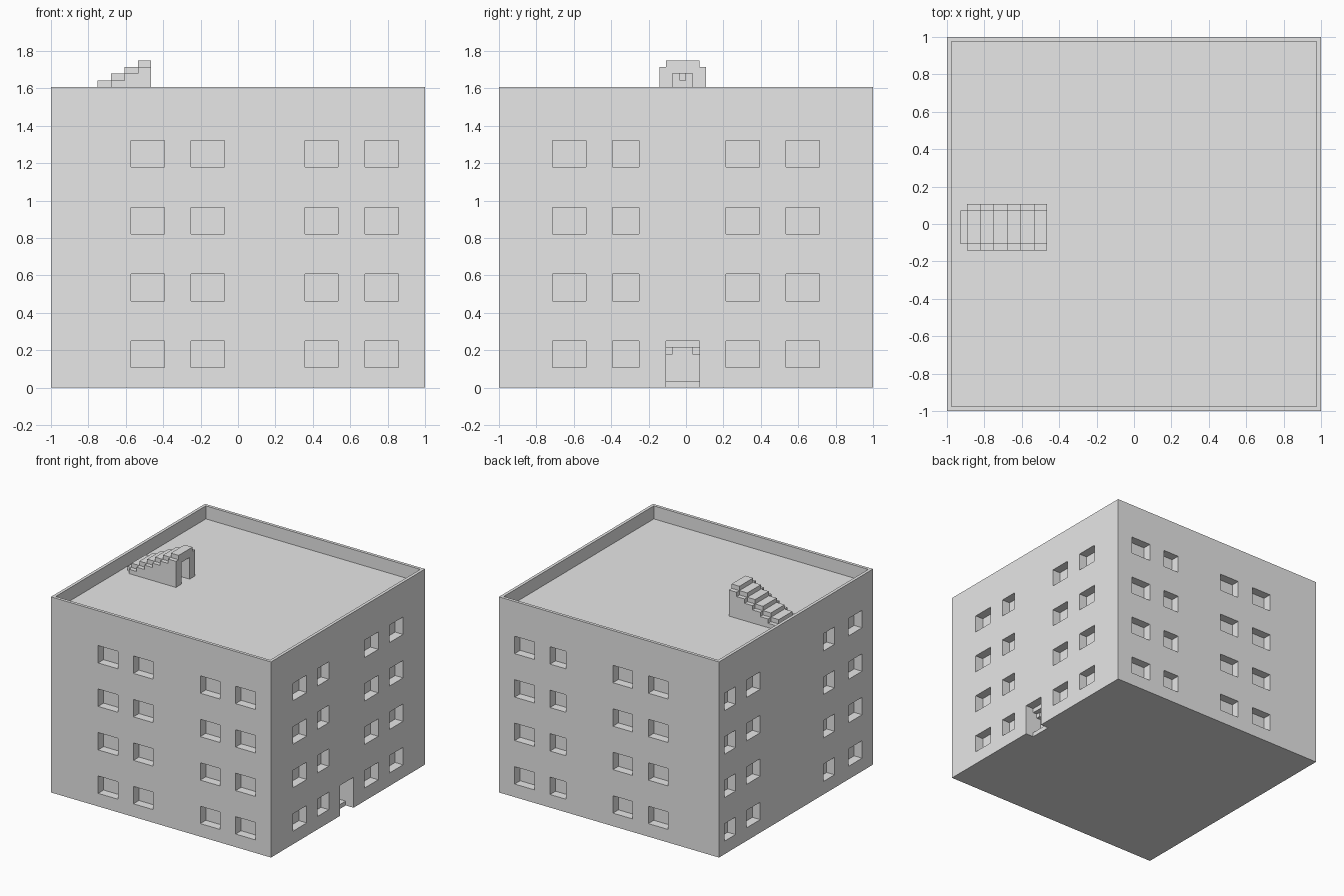
import bpy
import bmesh
from mathutils import Vector

U = 1 / 28  # building module: 56 modules across

if "Cube" in bpy.data.objects:
    bpy.data.objects.remove(bpy.data.objects["Cube"])

concrete = bpy.data.materials.new("light_grey_concrete")
concrete.use_nodes = True
GREY = (0.8, 0.8, 0.8, 1)
concrete.diffuse_color = GREY
concrete.node_tree.nodes["Principled BSDF"].inputs["Base Color"].default_value = GREY


def finish(name, bm):
    bmesh.ops.recalc_face_normals(bm, faces=bm.faces)
    mesh = bpy.data.meshes.new(name)
    bm.to_mesh(mesh)
    bm.free()
    mesh.materials.append(concrete)
    obj = bpy.data.objects.new(name, mesh)
    bpy.context.collection.objects.link(obj)
    return obj


def add_box(bm, x, y, z):
    """Box between (low, high) pairs measured in modules."""
    verts = bmesh.ops.create_cube(bm, size=1)["verts"]
    for v in verts:
        v.co = Vector([U * ((lo + hi) / 2 + c * (hi - lo))
                       for c, (lo, hi) in zip(v.co, (x, y, z))])


def box(name, x, y, z):
    bm = bmesh.new()
    add_box(bm, x, y, z)
    return finish(name, bm)


def extrude_xz(name, profile, y0, y1):
    """Extrude an x-z profile along y."""
    bm = bmesh.new()
    face = bm.faces.new([bm.verts.new((x * U, y0 * U, z * U)) for x, z in profile])
    grown = bmesh.ops.extrude_face_region(bm, geom=[face])["geom"]
    moved = [g for g in grown if isinstance(g, bmesh.types.BMVert)]
    bmesh.ops.translate(bm, verts=moved, vec=(0, (y1 - y0) * U, 0))
    return finish(name, bm)


def cut(target, cutter):
    cutter.hide_render = True
    mod = target.modifiers.new("cut", 'BOOLEAN')
    mod.operation = 'DIFFERENCE'
    mod.solver = 'EXACT'
    mod.object = cutter
    bpy.context.view_layer.objects.active = target
    bpy.ops.object.modifier_apply(modifier=mod.name)
    bpy.data.objects.remove(cutter)


# Building block with a sunken roof behind a thin parapet
HALF, TOP, ROOF = 28, 45, 42
bm = bmesh.new()
add_box(bm, (-HALF, HALF), (-HALF, HALF), (0, TOP))
bm.normal_update()
top = max(bm.faces, key=lambda f: f.calc_center_median().z)
bmesh.ops.inset_region(bm, faces=[top], thickness=U)
grown = bmesh.ops.extrude_face_region(bm, geom=[top])["geom"]
bmesh.ops.translate(bm, verts=[g for g in grown if isinstance(g, bmesh.types.BMVert)],
                    vec=(0, 0, (ROOF - TOP) * U))
bmesh.ops.delete(bm, geom=[f for f in bm.faces if f == top], context='FACES_ONLY')
building = finish("building", bm)

# Window recesses: column spans on each wall, four floors
DEEP = 2
outer, inner = HALF + 2, HALF - DEEP
walls = {
    "front": [(-16, -11), (-7, -2), (10, 15), (19, 24)],
    "back": [(-15, -10), (-6, -1), (11, 15), (19, 24)],
    "east": [(-20, -15), (-11, -7), (6, 11), (15, 20)],
    "west": [(-24, -19), (-14, -10), (13, 18), (22, 26)],
}
bm = bmesh.new()
for wall, spans in walls.items():
    sign = 1 if wall in ("back", "east") else -1
    depth = tuple(sorted((sign * outer, sign * inner)))
    for span in spans:
        for floor in range(4):
            z = (3 + 10 * floor, 7 + 10 * floor)
            if wall in ("front", "back"):
                add_box(bm, span, depth, z)
            else:
                add_box(bm, depth, span, z)
cut(building, finish("window_cutter", bm))

# Entrance: open threshold, raised floor and stepped ceiling
entrance = [(30, -1), (26, -1), (26, 1), (24, 1), (24, 5), (25, 5),
            (25, 6), (26, 6), (26, 7), (30, 7)]
cut(building, extrude_xz("entrance_cutter", entrance, -3, 2))
cut(building, box("entrance_slot_cutter", (24, 25.5), (-2, 1), (4.5, 6)))

# Roof staircase: wide steps between side walls one riser lower
EDGES = [-26, -25, -23, -21, -19, -17, -15]
END = -13


def stair_profile(edges):
    points = [(END, ROOF), (edges[0], ROOF)]
    for i, x in enumerate(edges):
        nxt = edges[i + 1] if i + 1 < len(edges) else END
        z = ROOF + 1 + i
        points += [(x, z), (nxt, z)]
    return points


stairs = extrude_xz("roof_stairs", stair_profile(EDGES), -3, 2)
for name, y in (("stair_side_front", -4), ("stair_side_back", 2)):
    extrude_xz(name, stair_profile(EDGES[1:]), y, y + 1)

# Doorway niche under the top of the stairs, with a small block inside
cut(stairs, box("niche_cutter", (-16, END + 1), (-2, 1), (ROOF - 1, 47)))
box("niche_block", (-16, -15), (-1, 0), (46, 47))
